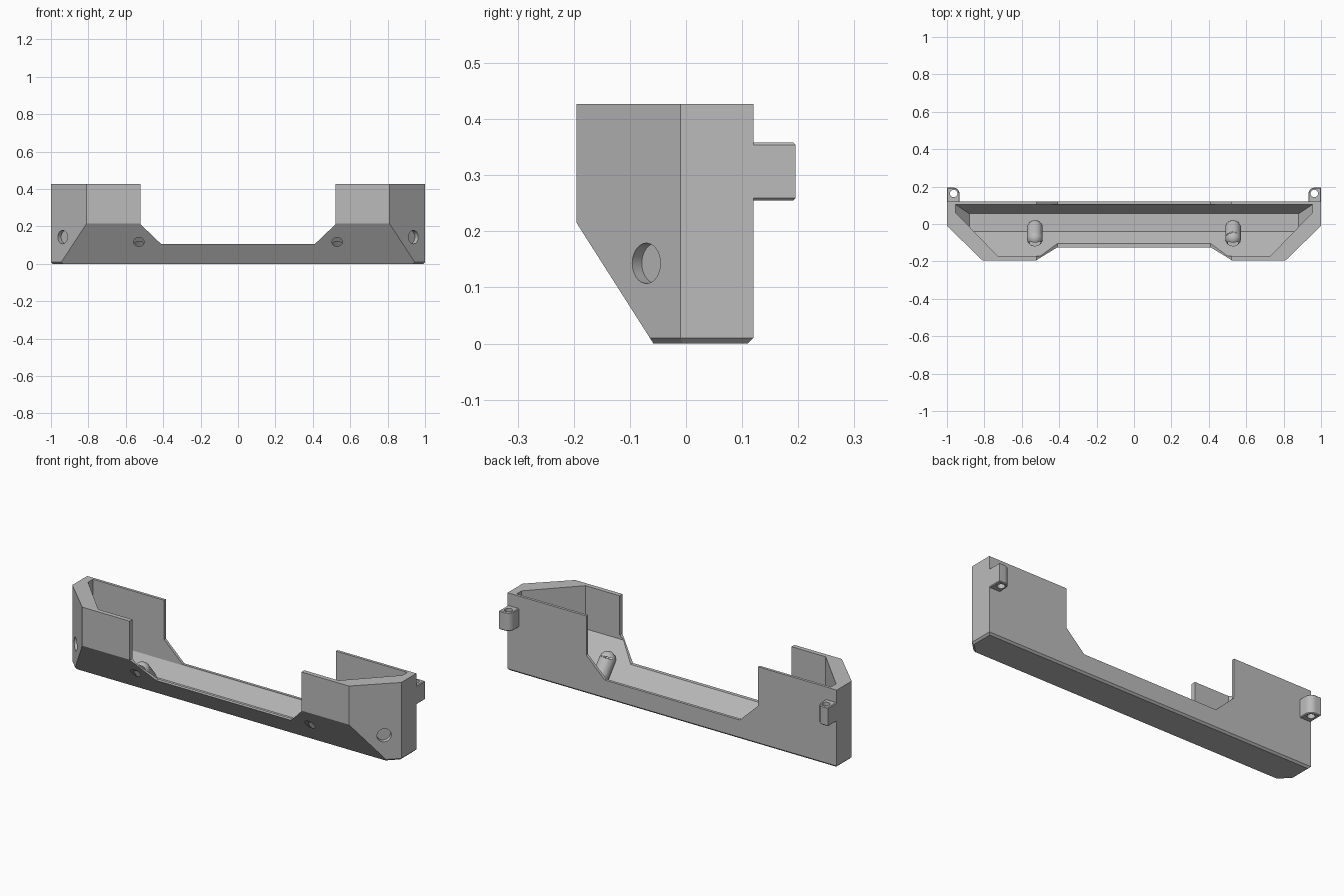
import bpy, bmesh, math
from mathutils import Vector

cube = bpy.data.objects.get("Cube")
if cube:
    bpy.data.objects.remove(cube)

grey = bpy.data.materials.new("light_grey")
grey.use_nodes = True
color = (0.5, 0.5, 0.5, 1)
grey.diffuse_color = color
grey.node_tree.nodes["Principled BSDF"].inputs["Base Color"].default_value = color


def finish(bm, name):
    bmesh.ops.recalc_face_normals(bm, faces=bm.faces)
    mesh = bpy.data.meshes.new(name)
    bm.to_mesh(mesh)
    bm.free()
    mesh.materials.append(grey)
    obj = bpy.data.objects.new(name, mesh)
    bpy.context.collection.objects.link(obj)
    return obj


def prism(points, start, vector):
    """Extrude a closed outline; start maps each 2D point into space."""
    bm = bmesh.new()
    face = bm.faces.new([bm.verts.new(start(*p)) for p in points])
    ext = bmesh.ops.extrude_face_region(bm, geom=[face])
    verts = [v for v in ext["geom"] if isinstance(v, bmesh.types.BMVert)]
    bmesh.ops.translate(bm, verts=verts, vec=vector)
    bmesh.ops.recalc_face_normals(bm, faces=bm.faces)
    return bm


def slice_off(bm, point, normal):
    """Remove everything on the normal's side of a plane and cap the cut."""
    cut = bmesh.ops.bisect_plane(bm, geom=bm.verts[:] + bm.edges[:] + bm.faces[:],
                                 plane_co=point, plane_no=normal, clear_outer=True)
    edges = [e for e in cut["geom_cut"] if isinstance(e, bmesh.types.BMEdge)]
    bmesh.ops.holes_fill(bm, edges=edges, sides=0)


def cylinder(name, center, axis, radius, depth):
    bm = bmesh.new()
    bmesh.ops.create_cone(bm, cap_ends=True, segments=32, radius1=radius,
                          radius2=radius, depth=depth)
    obj = finish(bm, name)
    obj.rotation_mode = "QUATERNION"
    obj.rotation_quaternion = Vector(axis).to_track_quat("Z", "Y")
    obj.location = center
    return obj


def combine(obj, tool, operation="DIFFERENCE"):
    mod = obj.modifiers.new("combine", "BOOLEAN")
    mod.object, mod.operation, mod.solver = tool, operation, "EXACT"
    bpy.context.view_layer.update()
    graph = bpy.context.evaluated_depsgraph_get()
    mesh = bpy.data.meshes.new_from_object(obj.evaluated_get(graph))
    obj.modifiers.clear()
    obj.data = mesh
    bpy.data.objects.remove(tool)


def mirrored(half):
    return half + [(-x, y) for x, y in reversed(half)]


# Outer shell: angled plan, sloping lower front, chamfered bottom
outer = mirrored([(0.81, -0.195), (1, -0.01), (1, 0.12)])
bm = prism(outer, lambda x, y: (x, y, 0), (0, 0, 0.427))
slice_off(bm, (0, -0.06, 0.003), (0, -0.212, -0.135))
bottom = [e for e in bm.edges if all(v.co.z < 0.001 for v in e.verts)
          and not all(v.co.y < -0.05 for v in e.verts)]
bmesh.ops.bevel(bm, geom=bottom, offset=0.01, segments=1, affect="EDGES")
shell = finish(bm, "tray_body")

# Cavity with a sloping front, back and ends
inner = mirrored([(0.73, -0.17), (0.955, 0.062), (0.955, 0.105)])
bm = prism(inner, lambda x, y: (x, y, 0.02), (0, 0, 0.5))
slice_off(bm, (0, -0.04, 0.02), (0, -0.17, -0.13))
slice_off(bm, (0, 0.055, 0.02), (0, 0.08, -0.05))
for side in (-1, 1):
    slice_off(bm, (side * 0.88, 0, 0.02), (side * 0.08, 0, -0.075))
combine(shell, finish(bm, "cavity_cutter"))

for side in (-1, 1):
    # Rounded boss on the inner slope
    bm = bmesh.new()
    bmesh.ops.create_uvsphere(bm, u_segments=24, v_segments=16, radius=0.042)
    a = Vector((side * 0.53, -0.076, 0.112))
    b = Vector((side * 0.53, -0.022, 0.046))
    geom = bm.verts[:]
    copy = bmesh.ops.duplicate(bm, geom=bm.verts[:] + bm.edges[:] + bm.faces[:])
    bmesh.ops.translate(bm, verts=geom, vec=a)
    bmesh.ops.translate(bm, verts=[v for v in copy["geom"]
                                   if isinstance(v, bmesh.types.BMVert)], vec=b)
    hull = bmesh.ops.convex_hull(bm, input=bm.verts[:])
    junk = {g for g in hull["geom_interior"] + hull["geom_unused"]
            if isinstance(g, bmesh.types.BMVert)}
    bmesh.ops.delete(bm, geom=list(junk), context="VERTS")
    combine(shell, finish(bm, "boss_tool"), "UNION")

    # Fastener hole in the front slope and round recess in the angled corner
    slope = Vector((0, -0.212, -0.135)).normalized()
    combine(shell, cylinder("hole_tool", (side * 0.53, -0.133, 0.117),
                            slope, 0.028, 0.09))
    combine(shell, cylinder("recess_tool", (side * 0.938, -0.071, 0.143),
                            (side, -1, 0), 0.036, 0.05))

# Wide opening through the front and back walls
notch = mirrored([(0.41, 0.105), (0.522, 0.212), (0.522, 0.6)])
combine(shell, finish(prism(notch, lambda x, z: (x, -0.5, z), (0, 1, 0)), "notch_tool"))

# Rear mounting lugs with a rounded inner corner and vertical hole
for side, label in ((-1, "right"), (1, "left")):
    arc = [(0.968 - 0.036 * math.sin(t), 0.159 + 0.036 * math.cos(t))
           for t in (i * math.pi / 16 for i in range(9))]
    outline = [(side * x, y) for x, y in [(0.932, 0.12), (1, 0.12), (1, 0.195)] + arc]
    bm = prism(outline, lambda x, y: (x, y, 0.255), (0, 0, 0.103))
    rims = [e for e in bm.edges if abs(e.verts[0].co.z - e.verts[1].co.z) < 0.001
            and not all(v.co.y < 0.121 for v in e.verts)]
    bmesh.ops.bevel(bm, geom=rims, offset=0.004, segments=1, affect="EDGES")
    lug = finish(bm, label + "_mounting_lug")
    combine(lug, cylinder("lug_hole_tool", (side * 0.964, 0.163, 0.3), (0, 0, 1), 0.02, 0.4))

# Smooth rounded surfaces, keep hard edges
bpy.ops.object.select_all(action="DESELECT")
for obj in bpy.context.collection.objects:
    if obj.type == "MESH" and (obj is shell or "lug" in obj.name or obj.name == "tray_body"):
        obj.select_set(True)
bpy.context.view_layer.objects.active = shell
bpy.ops.object.shade_smooth_by_angle(angle=math.radians(25))
